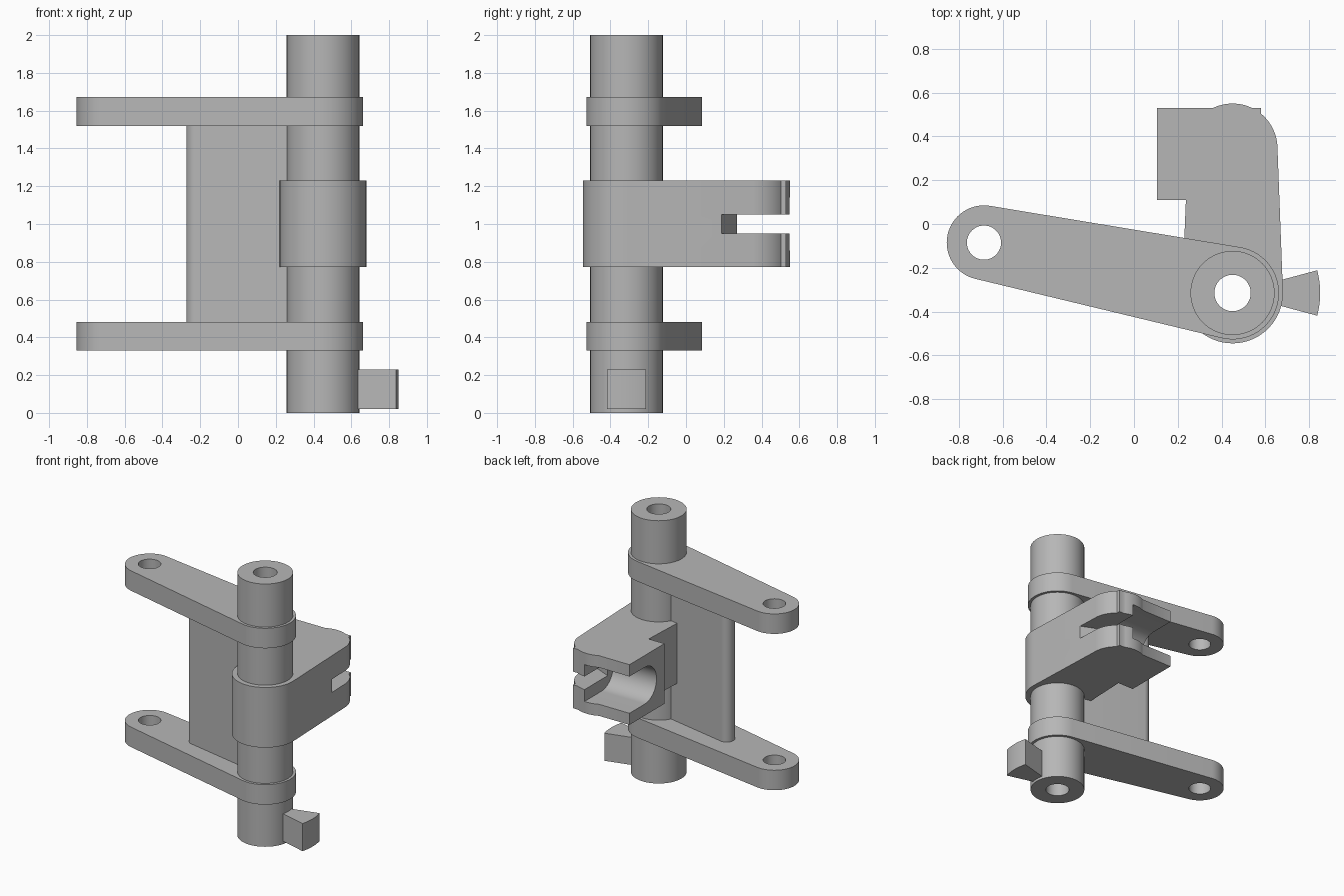
import bpy, bmesh
from math import atan2, asin, acos, cos, sin, pi, hypot, radians
from mathutils import Vector

cube = bpy.data.objects.get("Cube")
if cube:
    bpy.data.objects.remove(cube, do_unlink=True)

GREY = (0.47, 0.47, 0.47, 1)
metal = bpy.data.materials.new("plain grey")
metal.use_nodes = True
metal.diffuse_color = GREY
metal.node_tree.nodes["Principled BSDF"].inputs["Base Color"].default_value = GREY

SHAFT = Vector((0.45, -0.315))   # main pivot
EYE = Vector((-0.685, -0.085))   # far end of the arms
SOCKET = Vector((0.45, 0.345))   # rounded end of the clamp


def arc(c, r, a0, a1, n=32):
    return [(c[0] + r * cos(a0 + (a1 - a0) * i / n),
             c[1] + r * sin(a0 + (a1 - a0) * i / n)) for i in range(n + 1)]


def circle(c, r, n=64):
    return arc(c, r, 0, 2 * pi, n)[:-1]


def tangent_angles(p, rp, q, rq):
    """Normal angles of the two outer tangents, right and left of p to q."""
    d = q - p
    base, off = atan2(d.y, d.x), acos((rp - rq) / d.length)
    return base - off, base + off


def link(p, rp, q, rq):
    """Two round ends joined by their outer tangents."""
    lo, hi = tangent_angles(p, rp, q, rq)
    return arc(q, rq, lo, hi) + arc(p, rp, hi, lo + 2 * pi)


def prism(name, pts, lo, hi, axis="z"):
    """Extrude a closed outline between two levels along z or x."""
    bm = bmesh.new()
    place = (lambda a, b, t: (a, b, t)) if axis == "z" else (lambda a, b, t: (t, a, b))
    rings = [[bm.verts.new(place(a, b, t)) for a, b in pts] for t in (lo, hi)]
    bm.faces.new(rings[0][::-1])
    bm.faces.new(rings[1])
    n = len(pts)
    for i in range(n):
        j = (i + 1) % n
        bm.faces.new((rings[0][i], rings[0][j], rings[1][j], rings[1][i]))
    bmesh.ops.recalc_face_normals(bm, faces=bm.faces)
    mesh = bpy.data.meshes.new(name)
    bm.to_mesh(mesh)
    bm.free()
    mesh.materials.append(metal)
    ob = bpy.data.objects.new(name, mesh)
    bpy.context.collection.objects.link(ob)
    return ob


def finish(ob, cutters=()):
    """Cut the openings, then smooth the round faces."""
    bpy.ops.object.select_all(action="DESELECT")
    ob.select_set(True)
    bpy.context.view_layer.objects.active = ob
    for c in cutters:
        c.hide_render = True
        mod = ob.modifiers.new("cut", "BOOLEAN")
        mod.operation, mod.solver, mod.object = "DIFFERENCE", "EXACT", c
        bpy.ops.object.modifier_apply(modifier=mod.name)
    bpy.ops.object.shade_smooth_by_angle(angle=radians(30))


# Cutters
shaft_bore = prism("shaft_bore_cutter", circle(SHAFT, 0.083), -0.1, 2.1)
eye_bore = prism("eye_bore_cutter", circle(EYE, 0.078), -0.1, 2.1)
channel_outline = arc((SOCKET.y, 1), 0.14, pi / 2, 3 * pi / 2) + [(0.7, 0.86), (0.7, 1.14)]
channel = prism("channel_cutter", channel_outline, 0, 0.47, "x")
slot_outline = [(0.75, 0.15), (0.75, 0.7), (0.05, 0.7), (0.05, 0.275), (0.46, 0.275)]
slot = prism("slot_cutter", slot_outline, 0.95, 1.05)

# Hollow shaft
finish(prism("shaft", circle(SHAFT, 0.192), 0, 2), [shaft_bore])

# Two matching arms
for name, z in (("lower_arm", 0.33), ("upper_arm", 1.52)):
    arm = prism(name, link(EYE, 0.17, SHAFT, 0.212), z, z + 0.152)
    finish(arm, [shaft_bore, eye_bore])

# Web plate between the arms, with a rounded free edge
along = (EYE - SHAFT).normalized()
web = link(SHAFT + along * 0.68, 0.057, SHAFT + along * 0.15, 0.057)
finish(prism("web_plate", web, 0.47, 1.53), [shaft_bore])

# Clamp: boss around the shaft, rounded nose and square jaw block
lo, hi = tangent_angles(SHAFT, 0.23, SOCKET, 0.205)
jaw_x, jaw_y = 0.58, 0.53
nose = acos((jaw_x - SOCKET.x) / 0.205)
bump = asin((jaw_y - SOCKET.y) / 0.205)
outline = arc(SHAFT, 0.23, hi - 2 * pi, lo)
outline += arc(SOCKET, 0.205, lo, nose, 16) + [(jaw_x, jaw_y)]
outline += arc(SOCKET, 0.205, bump, pi - bump, 16)
outline += [(0.105, jaw_y), (0.105, 0.11), (0.237, 0.11)]
finish(prism("clamp", outline, 0.772, 1.23), [shaft_bore, channel, slot])

# Wedge lug at the foot of the shaft
half = radians(15)
lug = arc(SHAFT, 0.4, -half, half, 12) + arc(SHAFT, 0.18, half, -half, 12)
finish(prism("lug", lug, 0.02, 0.23))

for cutter in (shaft_bore, eye_bore, channel, slot):
    bpy.data.objects.remove(cutter, do_unlink=True)
